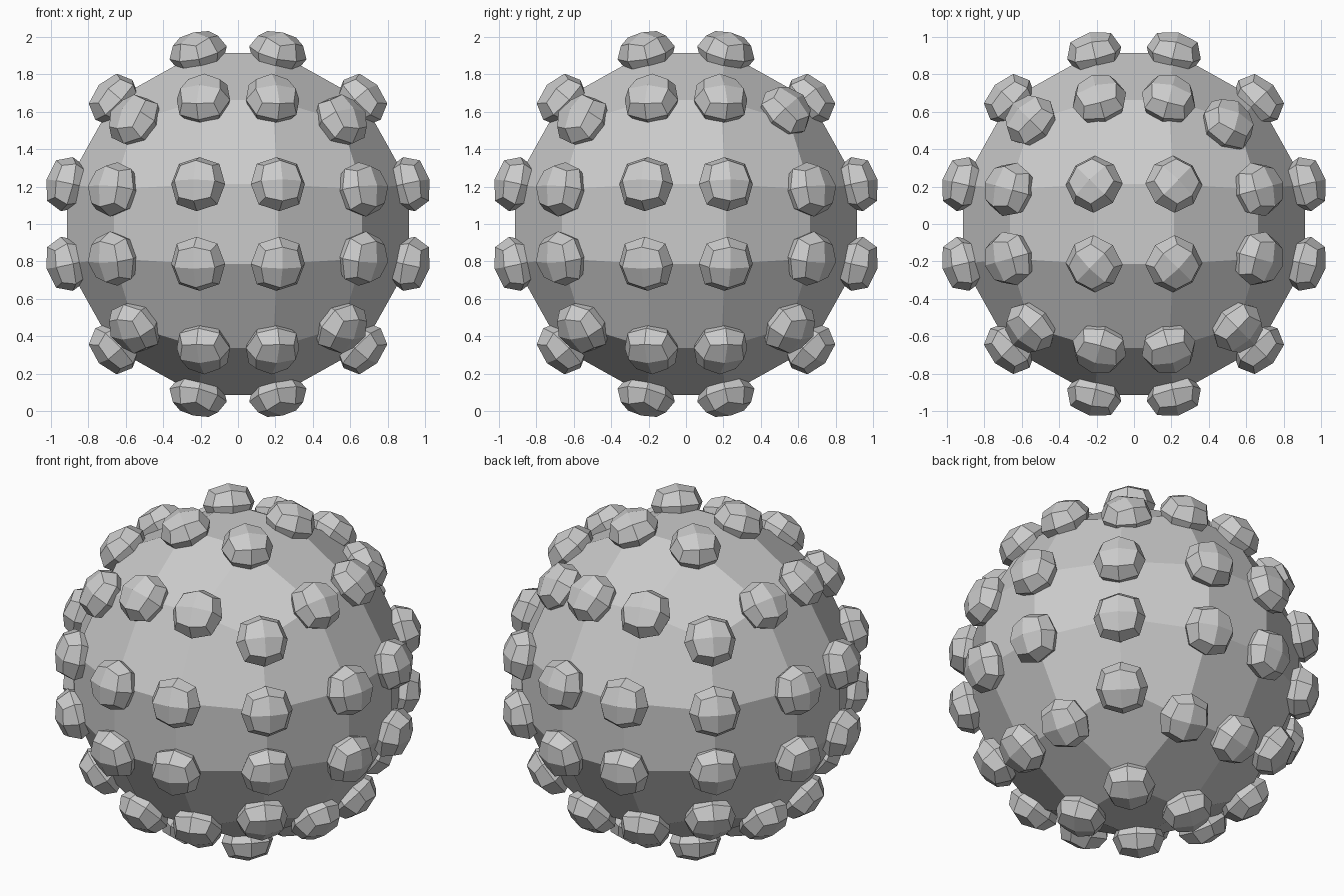
import bpy, bmesh, math
from mathutils import Vector, Matrix

if "Cube" in bpy.data.objects:
    bpy.data.objects.remove(bpy.data.objects["Cube"])


def grid_cube(cuts):
    """Cube of half size 1 with evenly divided sides."""
    bm = bmesh.new()
    bmesh.ops.create_cube(bm, size=2)
    bmesh.ops.subdivide_edges(bm, edges=bm.edges[:], cuts=cuts, use_grid_fill=True)
    return bm


def shape(bm, corner, edge, side):
    """Round a divided cube: each vertex kind gets (inner, outer) coordinates."""
    for v in bm.verts:
        outer = [abs(c) > 0.99 for c in v.co]
        lo, hi = {3: corner, 2: edge, 1: side}[sum(outer)]
        for i in range(3):
            if abs(v.co[i]) > 0.01:
                v.co[i] = math.copysign(hi if outer[i] else lo, v.co[i])


def add_object(bm, name):
    mesh = bpy.data.meshes.new(name)
    bmesh.ops.recalc_face_normals(bm, faces=bm.faces[:])
    bm.to_mesh(mesh)
    bm.free()
    ob = bpy.data.objects.new(name, mesh)
    bpy.context.collection.objects.link(ob)
    return ob


CENTRE = Vector((0, 0, 1))

# Faceted ball, 3 x 3 faces on each cube side
bm = grid_cube(2)
shape(bm, (0, 0.552), (0.185, 0.664), (0.213, 0.915))
spots = [v.co.copy() for v in bm.verts]
ball = add_object(bm, "ball")
ball.location = CENTRE

# Flattened round stud, 2 x 2 faces on each cube side
bm = grid_cube(1)
shape(bm, (0, 0.59), (0, 0.75), (0, 1.0))
bmesh.ops.scale(bm, vec=(0.148, 0.148, 0.115), verts=bm.verts[:])
stud = add_object(bm, "stud")

# One stud on every ball vertex, pointing outward with its side toward z up
for n, p in enumerate(spots):
    roll = 0
    if min(p) > 0.5:  # this corner stud sits slightly askew
        p, roll = Vector((0.5, 0.53, 0.6)), math.radians(25)
    ob = stud if n == 0 else stud.copy()
    if n:
        bpy.context.collection.objects.link(ob)
    out = p.normalized()
    side = Vector((0, 0, 1)).cross(out).normalized()
    up = out.cross(side)
    rot = Matrix((side, up, out)).transposed().to_4x4()
    ob.matrix_world = Matrix.Translation(CENTRE + p) @ rot @ Matrix.Rotation(roll, 4, 'Z')
